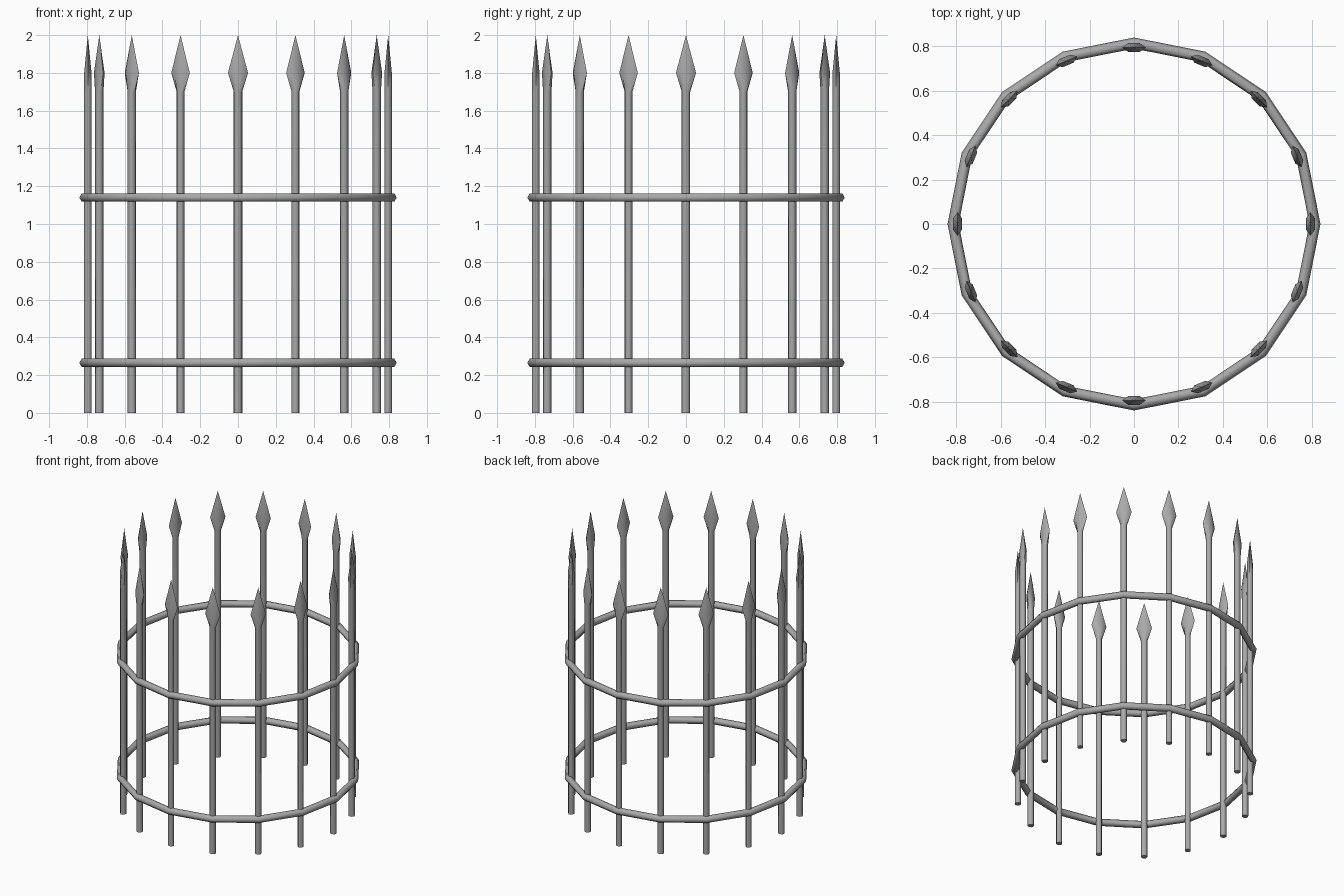
import bpy, bmesh, math
from mathutils import Matrix, Vector

cube = bpy.data.objects.get("Cube")
if cube:
    bpy.data.objects.remove(cube, do_unlink=True)

COUNT = 16          # posts, and corners of each hoop
SIDES = 6           # hexagonal bar stock
POST_RADIUS = 0.795
HOOP_RADIUS = 0.815
BAR = 0.0225

iron = bpy.data.materials.new("grey iron")
iron.use_nodes = True
GREY = (0.4, 0.4, 0.4, 1)
iron.diffuse_color = GREY
iron.node_tree.nodes["Principled BSDF"].inputs["Base Color"].default_value = GREY


def finish(name, bm):
    bmesh.ops.recalc_face_normals(bm, faces=bm.faces)
    mesh = bpy.data.meshes.new(name)
    bm.to_mesh(mesh)
    bm.free()
    mesh.materials.append(iron)
    obj = bpy.data.objects.new(name, mesh)
    bpy.context.collection.objects.link(obj)
    bpy.ops.object.select_all(action='DESELECT')
    obj.select_set(True)
    bpy.context.view_layer.objects.active = obj
    bpy.ops.object.shade_smooth_by_angle(angle=math.radians(65))
    return obj


def bridge(bm, a, b):
    for i in range(len(a)):
        j = (i + 1) % len(a)
        bm.faces.new((a[i], a[j], b[j], b[i]))


def spear_post(name, angle):
    # Hexagonal shaft flaring into a flat leaf-shaped point
    bm = bmesh.new()
    loops = []
    for z, wide, deep in ((0, BAR, BAR), (1.70, BAR, BAR), (1.80, 0.053, 0.0225)):
        ring = []
        for i in range(SIDES):
            t = math.tau * i / SIDES
            ring.append(bm.verts.new((wide * math.cos(t), deep * math.sin(t), z)))
        loops.append(ring)
    bm.faces.new(loops[0][::-1])
    for low, high in zip(loops, loops[1:]):
        bridge(bm, low, high)
    tip = bm.verts.new((0, 0, 2))
    for i in range(SIDES):
        bm.faces.new((loops[-1][i], loops[-1][(i + 1) % SIDES], tip))
    place = Matrix.Rotation(angle, 4, 'Z') @ Matrix.Translation(Vector((0, -POST_RADIUS, 0)))
    bm.transform(place)
    finish(name, bm)


def hoop(name, height, thick=0.025):
    # Hexagonal bar bent into a faceted ring, corners at the posts
    bm = bmesh.new()
    loops = []
    for k in range(COUNT):
        a = math.tau * k / COUNT
        ring = []
        for i in range(SIDES):
            t = math.tau * i / SIDES
            r = HOOP_RADIUS + thick * math.cos(t)
            ring.append(bm.verts.new((r * math.cos(a), r * math.sin(a),
                                      height + thick * math.sin(t))))
        loops.append(ring)
    for k in range(COUNT):
        bridge(bm, loops[k], loops[(k + 1) % COUNT])
    finish(name, bm)


for n in range(COUNT):
    spear_post(f"spear_post_{n + 1}", math.tau * n / COUNT)
hoop("lower_hoop", 0.265)
hoop("upper_hoop", 1.14)
